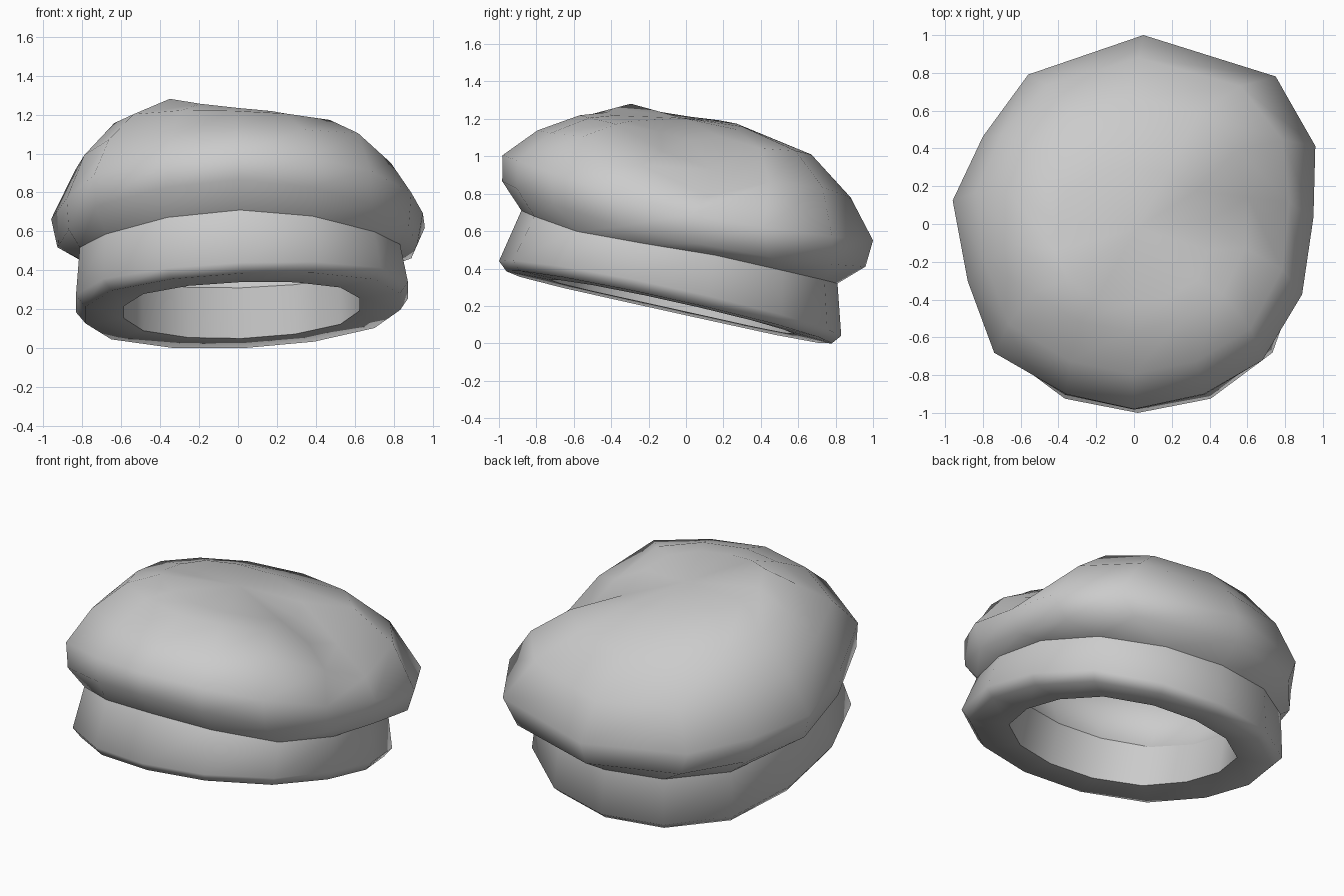
import bpy, math

if "Cube" in bpy.data.objects:
    bpy.data.objects.remove(bpy.data.objects["Cube"])

N = 14


def oval_point(k):
    """Slightly squared oval, starting at the front and running to the right."""
    a = 2 * math.pi * k / N
    r = 1 + .05 * math.sin(2 * a) ** 4
    return math.sin(a) * r * 1.015, -math.cos(a) * r


# Even oval, and the slightly irregular outline of the puffed crown
OVAL = [oval_point(k) for k in range(N)]
PUFF = [(0, -.99), (.37, -.91), (.68, -.73), (.89, -.38), (.95, .03), (.96, .41), (.75, .78),
        (.05, 1), (-.56, .79), (-.8, .46), (-.96, .12), (-.88, -.31), (-.74, -.69), (-.36, -.91)]


def ring(front, back, left, right, puff=0.0, sag=0.0):
    """Tilted ring from its (y, z) front and back and its (x, z) left and right."""
    (yf, zf), (yb, zb), (xl, zl), (xr, zr) = front, back, left, right
    side, ends = (zl + zr) / 2, (zf + zb) / 2
    pts = []
    for (ou, ov), (pu, pv) in zip(OVAL, PUFF):
        u = ou + (pu / .96 - ou) * puff
        v = ov + (pv - ov) * puff
        z = side + u * (zr - zl) / 2 + v * (zb - zf) / 2 + (ends - side) * v * v
        pts.append(((xl + xr) / 2 + u * (xr - xl) / 2,
                    (yf + yb) / 2 + v * (yb - yf) / 2,
                    z + sag * min(v, 0) * (1 - v * v)))
    return pts


def push(p, cx, cy, size, height):
    """Raise or lower a point by a soft bump centred on (cx, cy)."""
    d = ((p[0] - cx) ** 2 + (p[1] - cy) ** 2) / size ** 2
    return (p[0], p[1], p[2] + height * math.exp(-d))


def loft(name, rings, first=None, last=None, angle=60):
    """Skin consecutive rings; close an end with a fan to a centre point."""
    verts = [p for r in rings for p in r]
    faces = []
    for i in range(len(rings) - 1):
        for k in range(N):
            j = (k + 1) % N
            faces.append((i * N + k, i * N + j, (i + 1) * N + j, (i + 1) * N + k))
    if first:
        verts.append(first)
        faces += [((k + 1) % N, k, len(verts) - 1) for k in range(N)]
    if last:
        verts.append(last)
        b = (len(rings) - 1) * N
        faces += [(b + k, b + (k + 1) % N, len(verts) - 1) for k in range(N)]
    me = bpy.data.meshes.new(name)
    me.from_pydata(verts, [], faces)
    ob = bpy.data.objects.new(name, me)
    bpy.context.collection.objects.link(ob)
    bpy.ops.object.select_all(action='DESELECT')
    ob.select_set(True)
    bpy.context.view_layer.objects.active = ob
    bpy.ops.object.shade_smooth_by_angle(angle=math.radians(angle))
    return ob


band_top = ring((-.88, .71), (.81, .32), (-.82, .50), (.84, .515), sag=.12)
lining_edge = ring((-.66, .58), (.59, .31), (-.6, .42), (.63, .45))

# Head band: inner wall, underside, rounded lower edge, outer wall
loft("head_band", [
    lining_edge,
    ring((-.73, .34), (.58, .05), (-.59, .185), (.63, .225)),
    ring((-.96, .385), (.78, 0), (-.79, .17), (.84, .24)),
    ring((-1.0, .44), (.83, .04), (-.84, .23), (.88, .30)),
    band_top])

# Soft crown, raised at the corners and dented on its right side
crown = [
    band_top,
    ring((-.99, .87), (.96, .41), (-.93, .55), (.93, .55), .75, .05),
    ring((-.99, 1.01), (1.0, .55), (-.96, .69), (.96, .70), 1),
    ring((-.80, 1.14), (.88, .78), (-.84, .94), (.83, .94), .7),
    ring((-.57, 1.22), (.67, 1.01), (-.66, 1.13), (.61, 1.10), .4),
    ring((-.42, 1.235), (.30, 1.16), (-.42, 1.22), (.40, 1.165))]
BUMPS = [(.68, .08, .30, -.18), (.62, .52, .24, .07), (.6, -.55, .2, .03), (-.33, -.3, .15, .04)]
for i in (3, 4, 5):
    for b in BUMPS:
        crown[i] = [push(p, *b) for p in crown[i]]
loft("crown", crown, last=(.02, -.02, 1.205), angle=75)

# Inside of the crown
loft("crown_lining", [
    ring((-.22, 1.03), (.22, .96), (-.25, 1.01), (.25, .98)),
    ring((-.58, .99), (.62, .76), (-.58, .88), (.56, .87)),
    ring((-.78, .86), (.78, .50), (-.75, .66), (.75, .66)),
    lining_edge], first=(0, 0, 1.0), angle=85)
